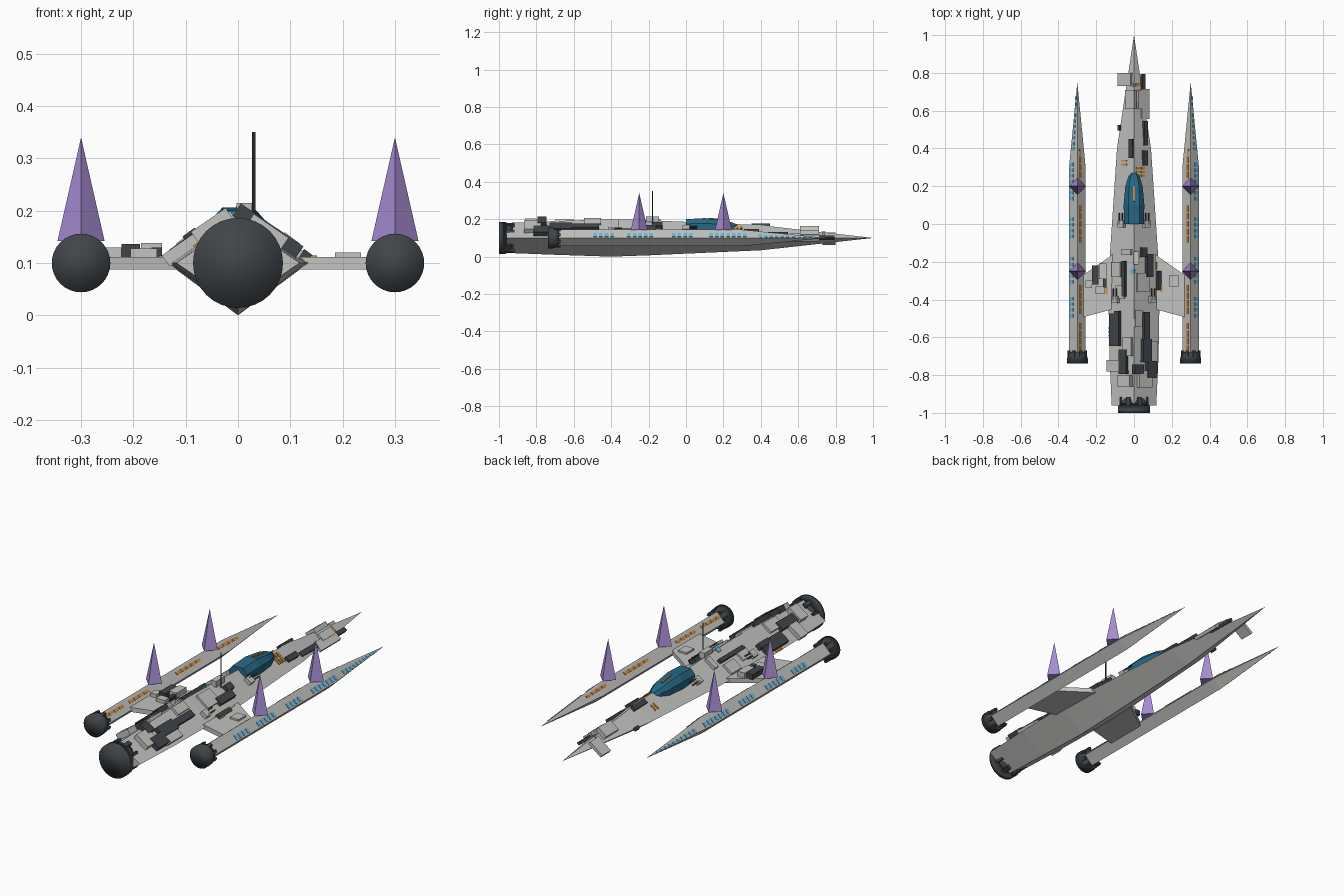
import bpy, bmesh, math
from mathutils import Vector, Matrix

if "Cube" in bpy.data.objects:
    bpy.data.objects.remove(bpy.data.objects["Cube"])

def material(name, r, g, b):
    m = bpy.data.materials.new(name)
    m.diffuse_color = [((c + 0.055) / 1.055) ** 2.4 for c in (r, g, b)] + [1]
    m.use_nodes = True
    m.node_tree.nodes["Principled BSDF"].inputs["Base Color"].default_value = m.diffuse_color
    return m

GREY = material("hull grey", 0.76, 0.76, 0.755)
DARK = material("dark metal", 0.25, 0.27, 0.285)
BLUE = material("window blue", 0.42, 0.72, 0.86)
GLASS = material("canopy blue", 0.15, 0.41, 0.53)
ORANGE = material("marking orange", 0.84, 0.55, 0.22)
PURPLE = material("spike purple", 0.65, 0.55, 0.82)

def finish(bm, name, mat, smooth=False):
    bmesh.ops.remove_doubles(bm, verts=bm.verts, dist=1e-5)
    bmesh.ops.recalc_face_normals(bm, faces=bm.faces)
    for f in bm.faces:
        f.smooth = smooth
    me = bpy.data.meshes.new(name)
    bm.to_mesh(me)
    bm.free()
    me.materials.append(mat)
    ob = bpy.data.objects.new(name, me)
    bpy.context.collection.objects.link(ob)
    return ob

def loft(name, rings, mat):
    """Skin a list of equal-length point rings and cap both ends."""
    bm = bmesh.new()
    vs = [[bm.verts.new(p) for p in r] for r in rings]
    n = len(rings[0])
    for a, b in zip(vs, vs[1:]):
        for i in range(n):
            j = (i + 1) % n
            bm.faces.new((a[i], a[j], b[j], b[i]))
    bm.faces.new(vs[0])
    bm.faces.new(vs[-1])
    return finish(bm, name, mat)

def boxes(name, items, mat):
    """Items: (matrix, size) pairs joined into one object."""
    bm = bmesh.new()
    for m, s in items:
        bmesh.ops.create_cube(bm, size=1, matrix=m @ Matrix.Diagonal((*s, 1)))
    return finish(bm, name, mat)

def cone(bm, r1, r2, p1, p2, n):
    p1, p2 = Vector(p1), Vector(p2)
    d = p2 - p1
    rot = d.to_track_quat('Z', 'Y').to_matrix().to_4x4()
    bmesh.ops.create_cone(bm, cap_ends=True, segments=n, radius1=r1, radius2=r2, depth=d.length,
                          matrix=Matrix.Translation((p1 + p2) / 2) @ rot)

def diamond(cx, y, w, top, bot):
    return [(cx - w, y, 0.1), (cx, y, top), (cx + w, y, 0.1), (cx, y, bot)]

# Main hull: y, half width, top, bottom
HULL = [(-0.96, 0.118, 0.18, 0.02), (-0.7, 0.13, 0.19, 0.01), (-0.4, 0.135, 0.2, 0.0),
        (-0.2, 0.13, 0.195, 0.007), (0.4, 0.09, 0.168, 0.034), (1.0, 0.0001, 0.1, 0.0999)]
loft("main_hull", [diamond(0, *s) for s in HULL], GREY)

def on_hull(x, y, lift=0.0):
    """Frame lying on the sloped upper hull at plan position x, y."""
    for a, b in zip(HULL, HULL[1:]):
        if y <= b[0]:
            break
    t = (y - a[0]) / (b[0] - a[0])
    w, top = (a[k] + (b[k] - a[k]) * t for k in (1, 2))
    slope = (top - 0.1) / w
    z = top - slope * abs(x)
    ang = math.atan(slope) * (1 if x > 0 else -1 if x < 0 else 0)
    return Matrix.Translation((x, y, z)) @ Matrix.Rotation(ang, 4, 'Y') @ Matrix.Translation((0, 0, lift))

def hull_plates(name, rows, mat):
    """Rows: x, y, plan width, length, height above the hull skin."""
    items = []
    for x, y, w, l, h in rows:
        m = on_hull(x, y, h / 2 - 0.002)
        items.append((m, (w * 1.15, l, h + 0.004)))
    boxes(name, items, mat)

hull_plates("light_plates", [
    (-0.045, 0.765, 0.075, 0.07, 0.012), (-0.012, 0.66, 0.05, 0.1, 0.02), (0.055, 0.635, 0.045, 0.16, 0.012),
    (0.03, 0.66, 0.035, 0.1, 0.018), (-0.035, -0.15, 0.055, 0.03, 0.016), (0.045, -0.31, 0.07, 0.1, 0.012),
    (-0.09, -0.24, 0.05, 0.08, 0.012), (-0.07, -0.36, 0.05, 0.07, 0.01), (-0.1, -0.75, 0.07, 0.06, 0.022),
    (-0.03, -0.65, 0.05, 0.1, 0.015), (0.05, -0.82, 0.07, 0.09, 0.024), (-0.04, -0.83, 0.07, 0.06, 0.03),
    (0.095, -0.68, 0.045, 0.12, 0.015), (0.02, -0.5, 0.04, 0.09, 0.012)], GREY)
hull_plates("dark_machinery", [
    (0.045, 0.72, 0.018, 0.15, 0.012), (0.058, 0.48, 0.022, 0.13, 0.012), (-0.075, 0.51, 0.014, 0.03, 0.012),
    (-0.012, 0.4, 0.022, 0.1, 0.012), (0.055, 0.35, 0.025, 0.08, 0.014), (0.045, -0.15, 0.03, 0.05, 0.02),
    (0.075, -0.22, 0.035, 0.12, 0.02), (-0.048, -0.29, 0.018, 0.19, 0.016), (0.125, -0.3, 0.02, 0.1, 0.018),
    (-0.095, -0.56, 0.055, 0.17, 0.02), (-0.08, -0.5, 0.025, 0.08, 0.025), (0.06, -0.55, 0.03, 0.17, 0.018),
    (0.06, -0.67, 0.05, 0.12, 0.022), (-0.05, -0.73, 0.04, 0.13, 0.022), (0.015, -0.77, 0.05, 0.05, 0.025),
    (0.085, -0.77, 0.055, 0.09, 0.025)], DARK)
hull_plates("orange_hull_marks", [
    *[(x, y, 0.022, 0.012, 0.004) for x in (0.022, 0.047) for y in (0.255, 0.275, 0.295)],
    *[(-0.05, y, 0.03, 0.01, 0.004) for y in (0.315, 0.335)], (0.02, 0.735, 0.03, 0.015, 0.006),
    (0.12, -0.22, 0.012, 0.04, 0.004), (-0.06, -0.77, 0.05, 0.05, 0.004),
    *[(-0.127, y, 0.01, 0.012, 0.004) for y in (-0.55, -0.57, -0.59)]], ORANGE)
hull_plates("blue_hull_marks", [(-0.005, -0.25, 0.02, 0.025, 0.006), (-0.01, 0.735, 0.02, 0.02, 0.006)], BLUE)

# Cockpit canopy: y, base half width, top, top half width
loft("canopy", [[(-w, y, 0.13), (-w, y, (t + 0.15) / 2), (-tw, y, t), (tw, y, t), (w, y, (t + 0.15) / 2), (w, y, 0.13)]
                for y, w, t, tw in [(0, 0.052, 0.2, 0.03), (0.1, 0.055, 0.206, 0.03), (0.2, 0.046, 0.194, 0.026),
                                    (0.25, 0.03, 0.182, 0.018), (0.27, 0.014, 0.173, 0.008)]], GLASS)
boxes("canopy_stripe", [(Matrix.Translation((0, 0.16, 0.201)) @ Matrix.Rotation(-0.1, 4, 'X'),
                         (0.008, 0.08, 0.006))], ORANGE)

# Engine with flared bell and clamps around it
def engine(name, x, back, r, length):
    bm = bmesh.new()
    cone(bm, r, r, (x, back, 0.1), (x, back + length * 0.4, 0.1), 32)
    cone(bm, r, r * 0.8, (x, back + length * 0.4, 0.1), (x, back + length, 0.1), 32)
    ob = finish(bm, name, DARK, True)
    items = []
    for i in range(8):
        rot = Matrix.Rotation(math.pi * (i + 0.5) / 4, 4, 'Y')
        items.append((Matrix.Translation((x, back + length * 0.65, 0.1)) @ rot
                      @ Matrix.Translation((0, 0, r * 0.87)), (r * 0.25, length * 0.95, r * 0.18)))
    boxes(name + "_clamps", items, DARK)

engine("main_engine", 0, -1.0, 0.086, 0.075)

for side, tag in ((-1, "left"), (1, "right")):
    cx = side * 0.3
    # Side pod with its engine
    loft(tag + "_pod", [diamond(cx, y, w, 0.1 + w, 0.1 - w) for y, w in
                        [(-0.7, 0.044), (0.3, 0.044), (0.75, 0.0001)]], GREY)
    engine(tag + "_engine", cx, -0.738, 0.056, 0.06)

    # Wing slab
    plan = [(0.09, -0.14), (0.125, -0.17), (0.275, -0.275), (0.275, -0.495), (0.09, -0.445)]
    loft(tag + "_wing", [[(side * x, y, z) for x, y in plan] for z in (0.088, 0.111)], GREY)

    # Spikes on the pod ridge
    bm = bmesh.new()
    for y in (0.2, -0.25):
        cone(bm, 0.045, 0, (cx, y, 0.142), (cx, y, 0.34), 4)
    finish(bm, tag + "_spikes", PURPLE)

    # Windows on the outer pod face, markings on the inner one
    def pod_strip(name, runs, step, length, width, out, height, mat):
        items = []
        for y0, y1 in runs:
            for i in range(int((y1 - y0) / step + 0.5)):
                y = y0 + (i + 0.5) * step
                w = 0.044 * min(1, (0.75 - y) / 0.45)
                m = Matrix.Translation((cx + out * w * (1 - height), y, 0.1 + w * height))
                items.append((m @ Matrix.Rotation(out * math.pi / 4, 4, 'Y'),
                              (width * max(0.4, w / 0.044), length, 0.006)))
        boxes(name, items, mat)

    pod_strip(tag + "_windows", [(-0.5, -0.38), (-0.32, -0.17), (-0.08, 0.04), (0.12, 0.33), (0.38, 0.69)],
              0.03, 0.019, 0.026, side, 0.32, BLUE)
    pod_strip(tag + "_orange_dashes", [(-0.68, -0.52), (-0.48, -0.32), (-0.1, 0.1), (0.24, 0.4)],
              0.04, 0.034, 0.014, -side, 0.6, ORANGE)

    # Small twin-barrel turrets
    bm = bmesh.new()
    barrels = []
    for x, y in ((0.06, 0.0), (0.092, -0.4)):
        m = on_hull(side * x, y)
        bmesh.ops.create_cube(bm, size=1, matrix=m @ Matrix.Translation((0, 0, 0.009))
                              @ Matrix.Diagonal((0.036, 0.036, 0.022, 1)))
        for dx in (-0.009, 0.009):
            barrels.append((m @ Matrix.Translation((dx, 0.028, 0.017)), (0.006, 0.06, 0.006)))
    finish(bm, tag + "_turrets", GREY)
    boxes(tag + "_turret_barrels", barrels, DARK)

# Wing equipment
def flat(x, y, w, l, h):
    return (Matrix.Translation((x, y, 0.11 + h / 2)), (w, l, h))

boxes("wing_light_boxes", [flat(-0.165, -0.25, 0.04, 0.08, 0.028), flat(-0.24, -0.32, 0.035, 0.04, 0.02),
                           flat(-0.18, -0.35, 0.05, 0.04, 0.018), flat(0.21, -0.3, 0.05, 0.06, 0.01)], GREY)
boxes("wing_dark_boxes", [flat(-0.205, -0.27, 0.036, 0.1, 0.026), flat(-0.155, -0.31, 0.02, 0.05, 0.02)], DARK)
boxes("wing_orange_marks", [flat(0.145, -0.34, 0.012, 0.04, 0.004), flat(-0.145, -0.35, 0.012, 0.04, 0.004)], ORANGE)

# Antenna mast
bm = bmesh.new()
cone(bm, 0.003, 0.003, (0.03, -0.18, 0.17), (0.03, -0.18, 0.35), 8)
finish(bm, "antenna", DARK)
boxes("antenna_base", [(Matrix.Translation((0.012, -0.18, 0.2)), (0.03, 0.07, 0.03))], GREY)
